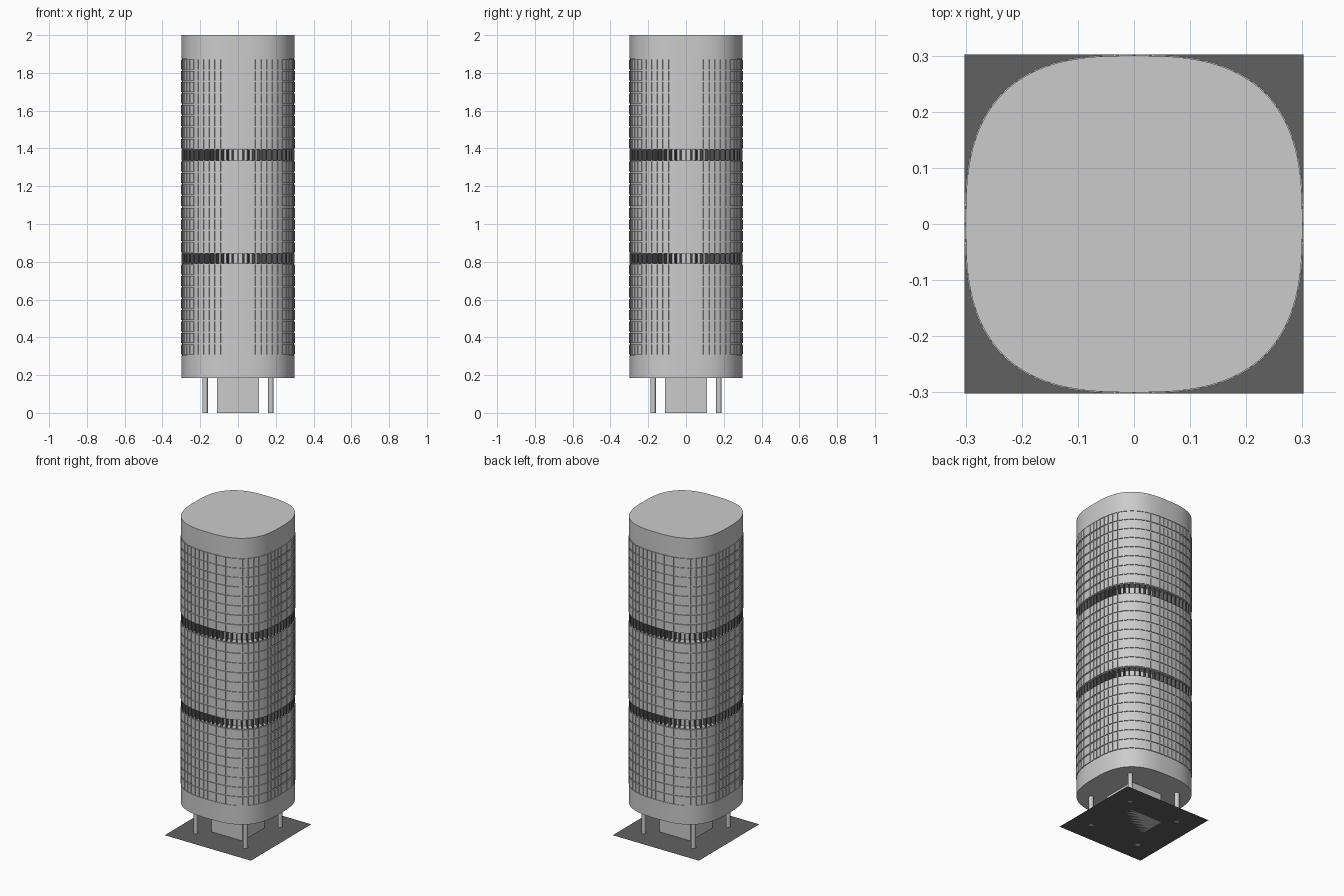
import bpy, bmesh
from math import cos, sin, pi

if "Cube" in bpy.data.objects:
    bpy.data.objects.remove(bpy.data.objects["Cube"])

N = 64          # bays around the tower
EXP = 2.75      # squareness of the rounded-square plan


def plan(angle, half):
    """Point on the rounded-square plan of given half width."""
    c, s = cos(angle), sin(angle)
    r = half / (abs(c) ** EXP + abs(s) ** EXP) ** (1 / EXP)
    return r * c, r * s


def finish(name, bm, mat=None):
    bmesh.ops.recalc_face_normals(bm, faces=bm.faces)
    me = bpy.data.meshes.new(name)
    bm.to_mesh(me)
    bm.free()
    ob = bpy.data.objects.new(name, me)
    bpy.context.collection.objects.link(ob)
    if mat:
        me.materials.append(mat)
    return ob


def smooth(ob):
    bpy.ops.object.select_all(action='DESELECT')
    ob.select_set(True)
    bpy.context.view_layer.objects.active = ob
    bpy.ops.object.shade_smooth_by_angle(angle=pi / 6)


def add_prism(bm, outline, z0, z1):
    lo = [bm.verts.new((x, y, z0)) for x, y in outline]
    hi = [bm.verts.new((x, y, z1)) for x, y in outline]
    bm.faces.new(lo[::-1])
    bm.faces.new(hi)
    n = len(outline)
    for i in range(n):
        j = (i + 1) % n
        bm.faces.new((lo[i], lo[j], hi[j], hi[i]))


def storey(name, half, z0, z1, count=N):
    bm = bmesh.new()
    add_prism(bm, [plan(2 * pi * i / count, half) for i in range(count)], z0, z1)
    ob = finish(name, bm)
    smooth(ob)
    return ob


def bay(a0, a1, inner, outer):
    return [plan(a0, inner), plan(a0, outer), plan(a1, outer), plan(a1, inner)]


dark = bpy.data.materials.new("dark_grey")
dark.diffuse_color = (0.12, 0.12, 0.12, 1)
dark.use_nodes = True
dark.node_tree.nodes["Principled BSDF"].inputs["Base Color"].default_value = dark.diffuse_color

# Ground sheet
bm = bmesh.new()
bmesh.ops.create_grid(bm, x_segments=1, y_segments=1, size=0.302)
finish("ground_sheet", bm, dark)

# Entrance core and four stilts
bm = bmesh.new()
add_prism(bm, [(-.11, -.11), (.11, -.11), (.11, .11), (-.11, .11)], 0, 0.185)
finish("entrance_core", bm)
for k, (sx, sy) in enumerate(((-1, -1), (1, -1), (1, 1), (-1, 1))):
    bm = bmesh.new()
    add_prism(bm, [(sx * .174 + .014 * cos(2 * pi * i / 16),
                    sy * .174 + .014 * sin(2 * pi * i / 16)) for i in range(16)], 0, 0.185)
    smooth(finish(f"stilt_{k + 1}", bm))

# Plain collars at the bottom and top
storey("bottom_collar", 0.3, 0.185, 0.305, 128)
storey("top_collar", 0.3, 1.875, 2.0, 128)

# Window storeys: wall with a grid of shallow raised panels
step = 2 * pi / N
for k, (z0, z1) in enumerate(((0.305, 0.79), (0.845, 1.335), (1.395, 1.875))):
    storey(f"facade_wall_{k + 1}", 0.297, z0, z1)
    rows = 8
    h = (z1 - z0) / rows
    bm = bmesh.new()
    for r in range(rows):
        for i in range(N):
            a = i * step
            add_prism(bm, bay(a + step * .07, a + step * .93, 0.295, 0.302),
                      z0 + r * h + .004, z0 + (r + 1) * h - .004)
    finish(f"facade_panels_{k + 1}", bm)

# Recessed service bands with radial fins
for k, (z0, z1) in enumerate(((0.79, 0.845), (1.335, 1.395))):
    storey(f"band_wall_{k + 1}", 0.26, z0, z1)
    bm = bmesh.new()
    for i in range(N):
        a = i * step
        add_prism(bm, bay(a - step * .12, a + step * .12, 0.255, 0.3), z0, z1)
    finish(f"band_fins_{k + 1}", bm, dark)
